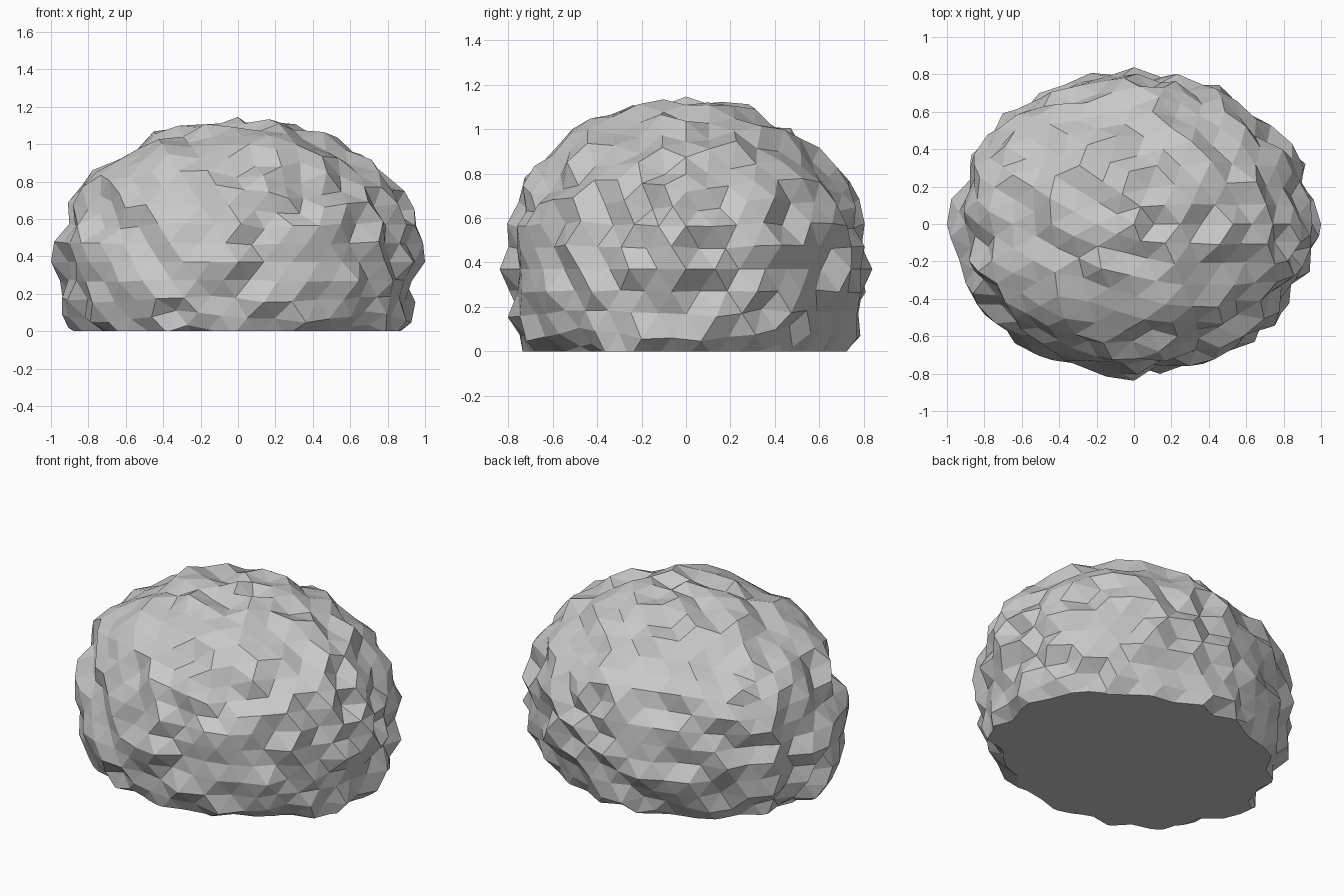
import bpy
import bmesh
import random
from mathutils import Vector

random.seed(11)
cube = bpy.data.objects.get("Cube")
if cube:
    bpy.data.objects.remove(cube, do_unlink=True)

BUMP = 0.055      # largest facet bump, relative to the radius
POWER = 2.2       # slightly squarer than an ellipsoid in profile
CENTRE_Z = 0.37
RADII = Vector((1.0, 0.838, 0.776)) / (1 + BUMP)

# Stone colour
stone = bpy.data.materials.new("stone grey")
stone.use_nodes = True
colour = (0.58, 0.58, 0.58, 1.0)
stone.diffuse_color = colour
stone.node_tree.nodes["Principled BSDF"].inputs["Base Color"].default_value = colour

# Faceted boulder: a rounded dome, each point pushed in or out
bm = bmesh.new()
bmesh.ops.create_icosphere(bm, subdivisions=4, radius=1)
for v in bm.verts:
    d = v.co.normalized()
    size = (d.xy.length ** POWER + abs(d.z) ** POWER) ** (-1 / POWER)
    # points on the main axes are full peaks, so they set the overall size
    on_axis = max(abs(c) for c in d) > 0.997
    bump = BUMP if on_axis else random.uniform(-BUMP, BUMP)
    v.co = d * size * (1 + bump) * Vector((1, 1, 1)).length / 3 ** 0.5
    v.co = Vector([c * r for c, r in zip(v.co, RADII)]) + Vector((0, 0, CENTRE_Z))

# Flat underside
bmesh.ops.bisect_plane(bm, geom=bm.verts[:] + bm.edges[:] + bm.faces[:],
                       plane_co=(0, 0, 0), plane_no=(0, 0, 1), clear_inner=True)
bmesh.ops.holes_fill(bm, edges=[e for e in bm.edges if e.is_boundary], sides=0)
bmesh.ops.recalc_face_normals(bm, faces=bm.faces)

mesh = bpy.data.meshes.new("boulder")
bm.to_mesh(mesh)
bm.free()
mesh.materials.append(stone)
boulder = bpy.data.objects.new("boulder", mesh)
bpy.context.collection.objects.link(boulder)
